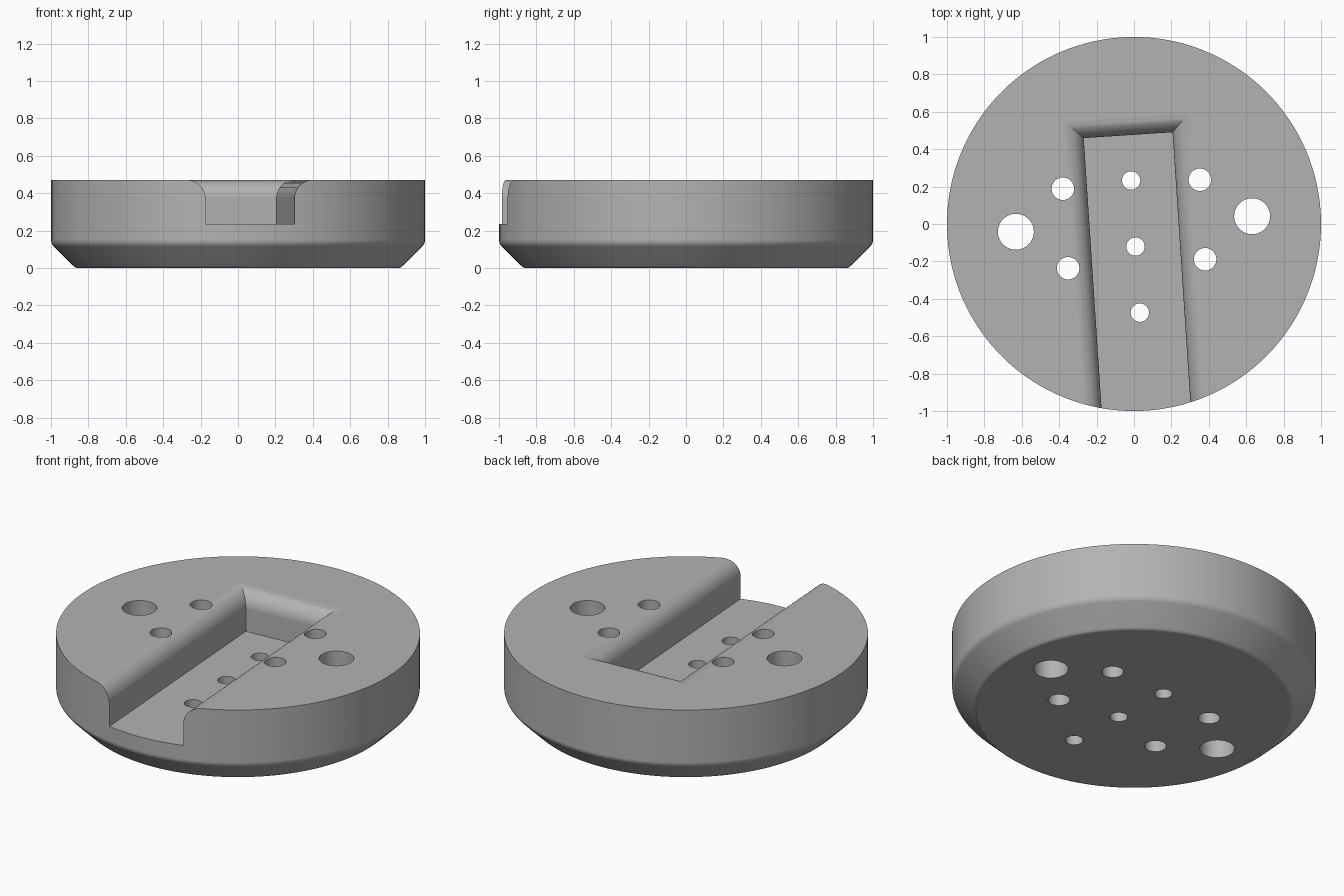
import bpy
import bmesh
import math

cube = bpy.data.objects.get("Cube")
if cube:
    bpy.data.objects.remove(cube, do_unlink=True)

TOP = 0.471          # height of the disc
FLOOR = 0.235        # floor of the channel
HALF_W = 0.238       # half width of the channel
END = 0.476          # closed end of the channel
FILLET = 0.1         # rounding of the channel's upper edge
TURN = math.radians(3.77)

grey = bpy.data.materials.new("plain_grey")
grey.use_nodes = True
grey.diffuse_color = (0.45, 0.45, 0.45, 1)
grey.node_tree.nodes["Principled BSDF"].inputs["Base Color"].default_value = (0.45, 0.45, 0.45, 1)


def loft(name, rings):
    """Skin closed rings of points, with a cap at each end."""
    bm = bmesh.new()
    loops = [[bm.verts.new(p) for p in ring] for ring in rings]
    n = len(loops[0])
    for a, b in zip(loops, loops[1:]):
        for i in range(n):
            j = (i + 1) % n
            bm.faces.new((a[i], a[j], b[j], b[i]))
    bm.faces.new(loops[0][::-1])
    bm.faces.new(loops[-1])
    bmesh.ops.recalc_face_normals(bm, faces=bm.faces)
    mesh = bpy.data.meshes.new(name)
    bm.to_mesh(mesh)
    bm.free()
    mesh.materials.append(grey)
    obj = bpy.data.objects.new(name, mesh)
    bpy.context.collection.objects.link(obj)
    return obj


def circle(x, y, r, z, n):
    return [(x + r * math.cos(math.tau * i / n), y + r * math.sin(math.tau * i / n), z)
            for i in range(n)]


# Disc with a softened chamfer around the base
profile = [(0.86, 0), (0.873, 0.005), (0.882, 0.013), (0.986, 0.116),
           (0.994, 0.127), (0.999, 0.139), (1, 0.15), (1, TOP)]
disc = loft("drilled_disc", [circle(0, 0, r, z, 128) for r, z in profile])


# Channel cutter: rectangle that flares into a rounded upper edge
def rectangle(d, z):
    w, e = HALF_W + d, END + d
    return [(-w, -1.3, z), (w, -1.3, z), (w, e, z), (-w, e, z)]


steps = 10
flare = [(FILLET * (1 - math.cos(t)), TOP - FILLET + FILLET * math.sin(t))
         for t in (math.pi / 2 * i / steps for i in range(steps + 1))]
cutters = [loft("channel_cutter",
                [rectangle(0, FLOOR)] + [rectangle(d, z) for d, z in flare]
                + [rectangle(FILLET, TOP + 0.2)])]

# Through holes: two large, four medium, three small in the channel
holes = [(s * 0.633, 0, 0.096) for s in (-1, 1)]
holes += [(sx * 0.367, sy * 0.213, 0.06) for sx in (-1, 1) for sy in (-1, 1)]
holes += [(0, 0.233 - 0.354 * i, 0.049) for i in range(3)]
for x, y, r in holes:
    cutters.append(loft("hole_cutter", [circle(x, y, r, z, 48) for z in (-0.2, TOP + 0.2)]))

# Cut the channel and the holes, then discard the cutters
bpy.ops.object.select_all(action="DESELECT")
bpy.context.view_layer.objects.active = disc
disc.select_set(True)
for cutter in cutters:
    cutter.hide_render = True
    mod = disc.modifiers.new("cut", "BOOLEAN")
    mod.operation = "DIFFERENCE"
    mod.solver = "EXACT"
    mod.object = cutter
    bpy.ops.object.modifier_apply(modifier=mod.name)
    bpy.data.objects.remove(cutter, do_unlink=True)

# Smooth round surfaces, keep the rims sharp, and set the slight turn
bpy.ops.object.shade_smooth_by_angle(angle=math.radians(30))
weighted = disc.modifiers.new("flat_top_normals", "WEIGHTED_NORMAL")
weighted.keep_sharp = True
disc.rotation_euler.z = TURN
